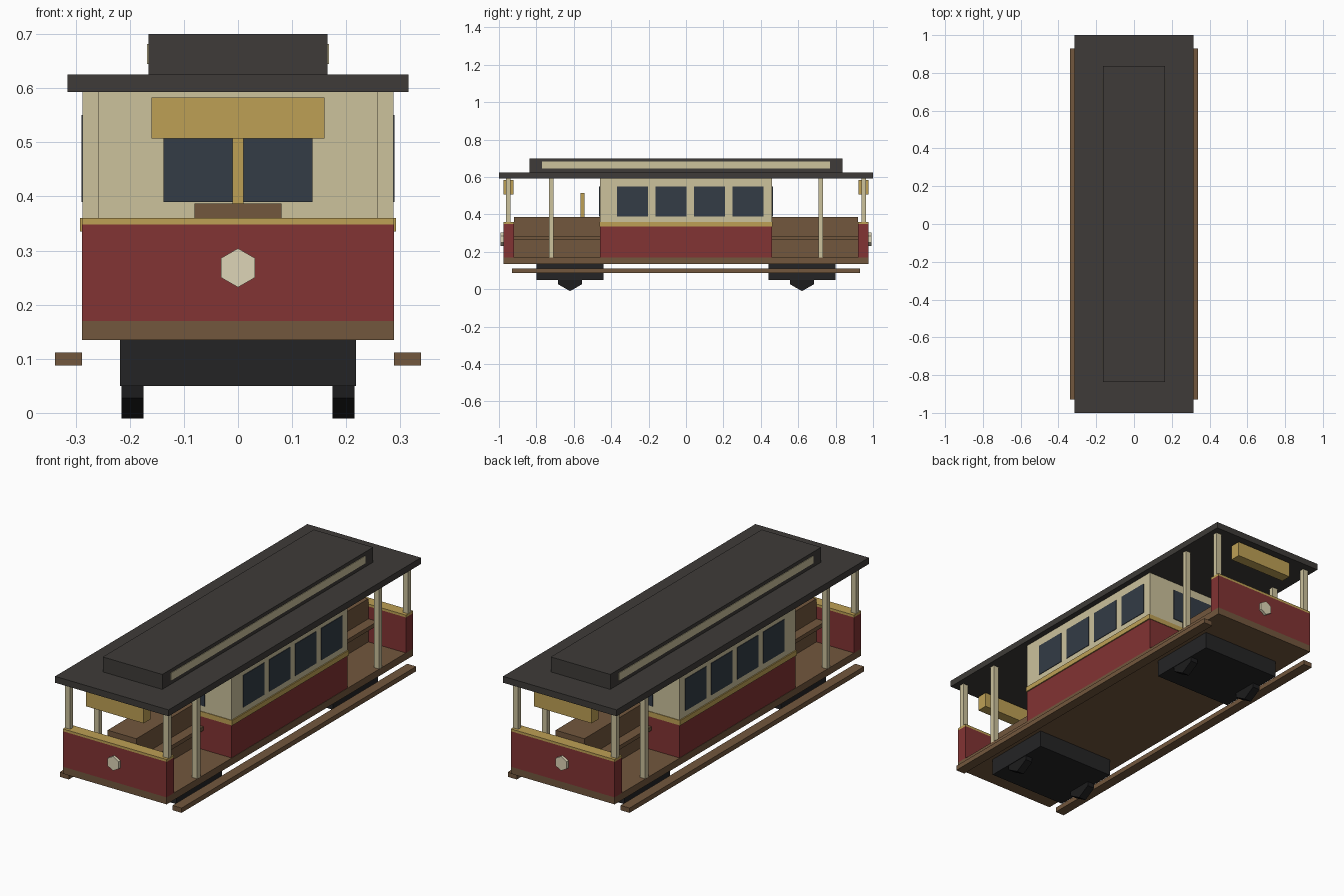
import bpy, bmesh, math
from mathutils import Matrix

if "Cube" in bpy.data.objects:
    bpy.data.objects.remove(bpy.data.objects["Cube"])


def material(name, rgb):
    lin = [((c / 255 + 0.055) / 1.055) ** 2.4 for c in rgb]
    m = bpy.data.materials.new(name)
    m.diffuse_color = (*lin, 1)
    m.use_nodes = True
    m.node_tree.nodes["Principled BSDF"].inputs["Base Color"].default_value = m.diffuse_color
    return m


CREAM = material("cream", (204, 194, 156))
RED = material("red", (130, 51, 51))
GOLD = material("gold", (190, 160, 85))
WOOD = material("wood", (114, 87, 61))
GLASS = material("glass", (51, 60, 70))
ROOF = material("roof", (62, 59, 56))
IRON = material("iron", (36, 36, 37))
WHEEL = material("wheel", (28, 28, 29))
LAMP = material("lamp", (222, 213, 183))


def finish(name, bm, mat):
    mesh = bpy.data.meshes.new(name)
    bm.to_mesh(mesh)
    bm.free()
    mesh.materials.append(mat)
    ob = bpy.data.objects.new(name, mesh)
    bpy.context.collection.objects.link(ob)


def box(name, x, y, z, mat):
    """Box from (min, max) pairs."""
    bm = bmesh.new()
    bmesh.ops.create_cube(bm, size=1)
    for v in bm.verts:
        for i, (a, b) in enumerate((x, y, z)):
            v.co[i] = (a + b) / 2 + v.co[i] * (b - a)
    finish(name, bm, mat)


def hexagon(name, centre, radius, depth, axis, mat, spin=0):
    """Six-sided disc along x or y."""
    bm = bmesh.new()
    bmesh.ops.create_cone(bm, cap_ends=True, segments=6, radius1=radius,
                          radius2=radius, depth=depth)
    turn = Matrix.Rotation(math.pi / 2, 4, 'Y' if axis == 'x' else 'X')
    bm.transform(Matrix.Translation(centre) @ turn @ Matrix.Rotation(spin, 4, 'Z'))
    # the lamp has points up, the wheels flat bottoms
    finish(name, bm, mat)


def span(s, a, b):
    """Range a..b mirrored to side s."""
    return tuple(sorted((s * a, s * b)))


# Floor and roof
box("floor", (-.288, .288), (-.977, .977), (.135, .17), WOOD)
box("roof", (-.315, .315), (-1, 1), (.593, .625), ROOF)
box("raised_roof", (-.165, .165), (-.836, .836), (.625, .7), ROOF)

# Enclosed cabin
box("cabin_lower", (-.286, .286), (-.46, .46), (.17, .335), RED)
box("cabin_belt", (-.292, .292), (-.463, .463), (.335, .36), GOLD)
box("cabin_upper", (-.286, .286), (-.46, .46), (.36, .593), CREAM)

# Parts repeated on both long sides
for s, side in ((-1, "left"), (1, "right")):
    box(f"{side}_roof_light", span(s, .16, .168), (-.77, .77), (.645, .682), CREAM)
    box(f"{side}_running_board", span(s, .288, .338), (-.93, .93), (.088, .112), WOOD)
    for i in range(4):
        c = -.286 + i * .206
        box(f"{side}_window_{i + 1}", span(s, .28, .289), (c - .083, c + .083),
            (.39, .55), GLASS)

# Parts repeated at both ends
for e, end in ((-1, "front"), (1, "back")):
    box(f"{end}_dash", (-.288, .288), span(e, .92, .977), (.17, .348), RED)
    box(f"{end}_dash_cap", (-.288, .288), span(e, .92, .977), (.348, .36), GOLD)
    hexagon(f"{end}_headlight", (0, e * .98, .268), .036, .022, 'y', LAMP, 0)
    box(f"{end}_sign_box", (-.16, .16), span(e, .922, .976), (.507, .583), GOLD)
    box(f"{end}_end_window", (-.138, .138), span(e, .45, .464), (.39, .55), GLASS)

    # Back-to-back platform bench
    box(f"{end}_bench_back", (-.08, .08), span(e, .46, .92), (.17, .387), WOOD)
    box(f"{end}_bench_seat", (-.13, .13), span(e, .46, .92), (.266, .286), WOOD)

    # Truck and wheels
    box(f"{end}_truck", (-.218, .218), span(e, .44, .80), (.05, .135), IRON)
    for s, side in ((-1, "left"), (1, "right")):
        hexagon(f"{end}_{side}_wheel", (s * .195, e * .62, .065), .075, .04, 'x',
                WHEEL, math.pi / 6)
        box(f"{end}_{side}_corner_post", span(s, .258, .287), span(e, .938, .962),
            (.36, .593), CREAM)
        box(f"{end}_{side}_platform_post", span(s, .258, .287), span(e, .709, .733),
            (.17, .593), CREAM)

# Grip lever on the front platform
box("grip_lever", (-.01, .01), (-.563, -.543), (.387, .515), GOLD)
